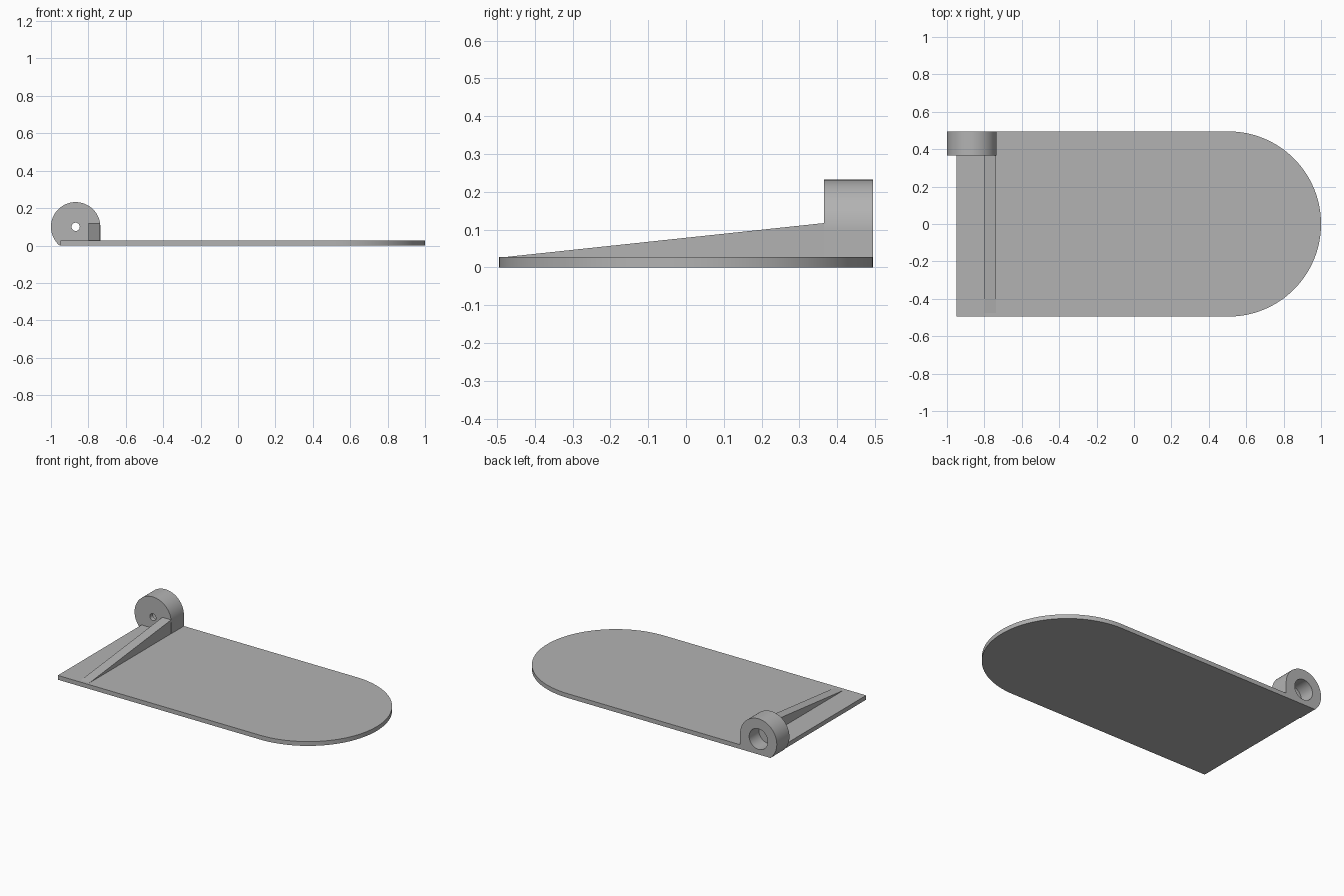
import bpy, bmesh
from math import pi, sin, cos, asin, radians

default = bpy.data.objects.get("Cube")
if default:
    bpy.data.objects.remove(default, do_unlink=True)

grey = bpy.data.materials.new("plain_grey")
grey.use_nodes = True
grey.diffuse_color = (0.45, 0.45, 0.45, 1)
grey.node_tree.nodes["Principled BSDF"].inputs["Base Color"].default_value = grey.diffuse_color

HALF = 0.495       # half width of the plate
THICK = 0.028      # plate thickness
BOSS_X, BOSS_Z, BOSS_R = -0.868, 0.1, 0.132
BOSS_FRONT = 0.365


def extrude(name, points, offset):
    """Close a planar outline and sweep it along offset into a solid."""
    bm = bmesh.new()
    face = bm.faces.new([bm.verts.new(p) for p in points])
    swept = bmesh.ops.extrude_face_region(bm, geom=[face])["geom"]
    bmesh.ops.translate(bm, vec=offset, verts=[g for g in swept if isinstance(g, bmesh.types.BMVert)])
    bmesh.ops.recalc_face_normals(bm, faces=bm.faces)
    mesh = bpy.data.meshes.new(name)
    bm.to_mesh(mesh)
    bm.free()
    mesh.materials.append(grey)
    obj = bpy.data.objects.new(name, mesh)
    bpy.context.collection.objects.link(obj)
    return obj


def arc(cx, cy, r, start, end, steps):
    return [(cx + r * cos(start + (end - start) * i / steps),
             cy + r * sin(start + (end - start) * i / steps)) for i in range(steps + 1)]


def select_only(obj):
    bpy.ops.object.select_all(action="DESELECT")
    obj.select_set(True)
    bpy.context.view_layer.objects.active = obj


def bore(target, radius, y0, y1):
    """Cut a round hole along y through the boss centre."""
    ring = arc(BOSS_X, BOSS_Z, radius, 0, 2 * pi, 48)[:-1]
    cutter = extrude("bore_cutter", [(x, y0, z) for x, z in ring], (0, y1 - y0, 0))
    cutter.hide_render = True
    mod = target.modifiers.new("bore", "BOOLEAN")
    mod.operation, mod.solver, mod.object = "DIFFERENCE", "EXACT", cutter
    select_only(target)
    bpy.ops.object.modifier_apply(modifier=mod.name)
    bpy.data.objects.remove(cutter, do_unlink=True)


# Flat plate with one rounded end
outline = [(-0.95, HALF), (-0.95, -HALF)] + arc(1 - HALF, 0, HALF, -pi / 2, pi / 2, 64)
plate = extrude("base_plate", [(x, y, 0) for x, y in outline], (0, 0, THICK))

# Round boss: straight down on its inner side, cut flat underneath
profile = [(BOSS_X + BOSS_R, 0)] + arc(BOSS_X, BOSS_Z, BOSS_R, 0, pi + asin(BOSS_Z / BOSS_R), 56)
boss = extrude("pivot_boss", [(x, BOSS_FRONT, z) for x, z in profile], (0, HALF - BOSS_FRONT, 0))

# Wide blind bore from the back, small hole right through
bore(boss, 0.067, HALF - 0.1, HALF + 0.1)
bore(boss, 0.022, BOSS_FRONT - 0.1, HALF + 0.1)

# Sloping rib that braces the boss
side = [(-0.475, 0.01), (-0.475, THICK), (BOSS_FRONT + 0.005, 0.118), (BOSS_FRONT + 0.005, 0.01)]
rib = extrude("sloping_rib", [(-0.8, y, z) for y, z in side], (0.063, 0, 0))

for part in (plate, boss):
    select_only(part)
    bpy.ops.object.shade_smooth_by_angle(angle=radians(30))
